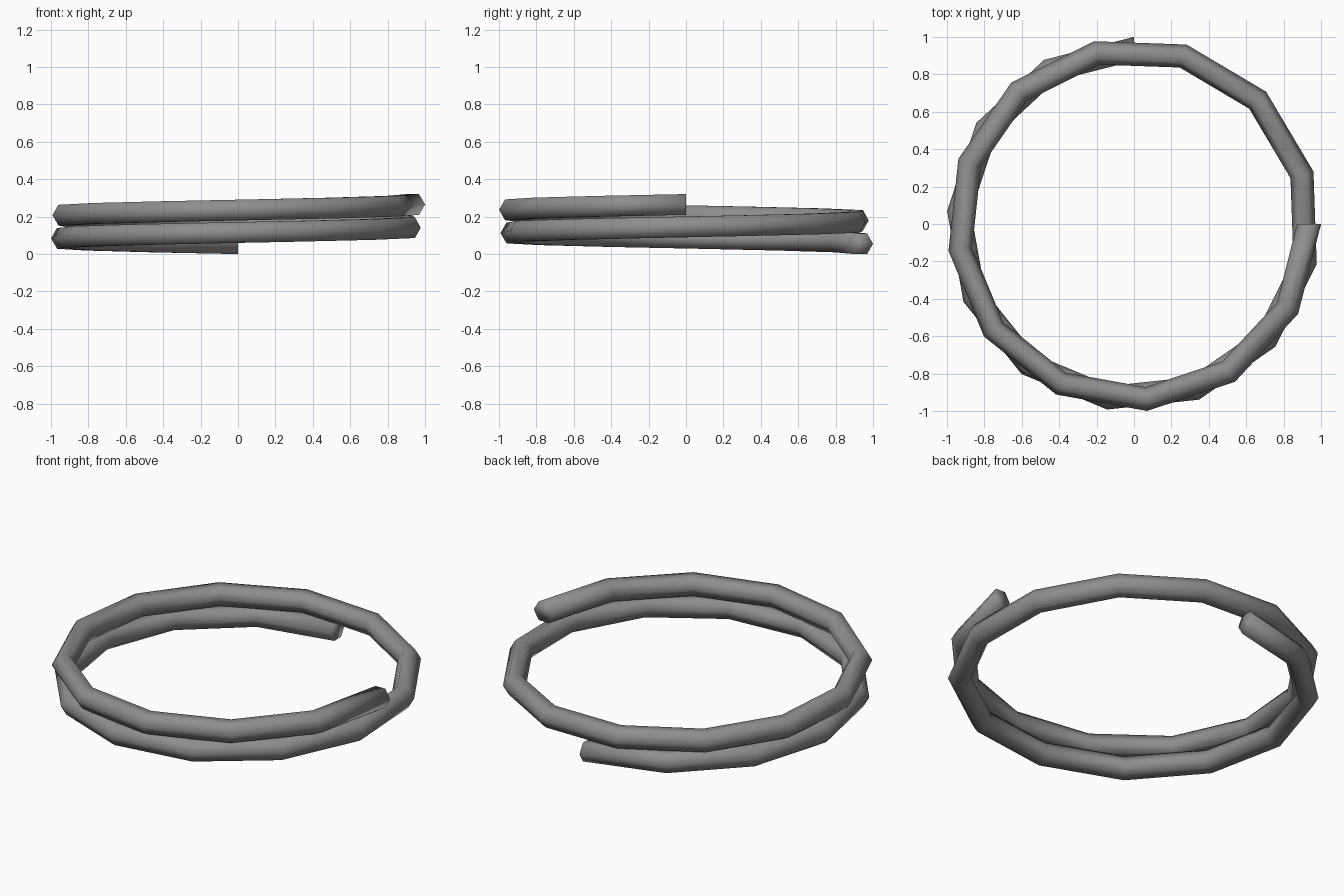
import bpy
import bmesh
from math import cos, sin, radians

cube = bpy.data.objects.get("Cube")
if cube:
    bpy.data.objects.remove(cube, do_unlink=True)

# Coil dimensions
SEGMENTS = 22
SIDES = 6
START, SWEEP = 90, 630
TUBE = 0.064
RADIUS = 1.001 - TUBE
LOW, RISE = 0.055, 0.21

# Plain grey material
grey = bpy.data.materials.new("grey")
grey.use_nodes = True
colour = (0.27, 0.27, 0.27, 1)
grey.diffuse_color = colour
grey.node_tree.nodes["Principled BSDF"].inputs["Base Color"].default_value = colour

# Hexagonal tube swept along a rising helix
bm = bmesh.new()
rings = []
for i in range(SEGMENTS + 1):
    t = i / SEGMENTS
    a = radians(START + SWEEP * t)
    ring = []
    for k in range(SIDES):
        b = radians(360 * k / SIDES)
        r = RADIUS + TUBE * cos(b)
        z = LOW + RISE * t + TUBE * sin(b)
        ring.append(bm.verts.new((r * cos(a) - 0.001, r * sin(a) - 0.001, z)))
    rings.append(ring)
for lower, upper in zip(rings, rings[1:]):
    for k in range(SIDES):
        n = (k + 1) % SIDES
        bm.faces.new((lower[k], lower[n], upper[n], upper[k]))

# Closed ends
bm.faces.new(rings[0])
bm.faces.new(rings[-1])
bmesh.ops.recalc_face_normals(bm, faces=bm.faces)
for face in bm.faces:
    face.smooth = True

mesh = bpy.data.meshes.new("spiral_coil")
bm.to_mesh(mesh)
bm.free()
mesh.materials.append(grey)
coil = bpy.data.objects.new("spiral_coil", mesh)
bpy.context.collection.objects.link(coil)
